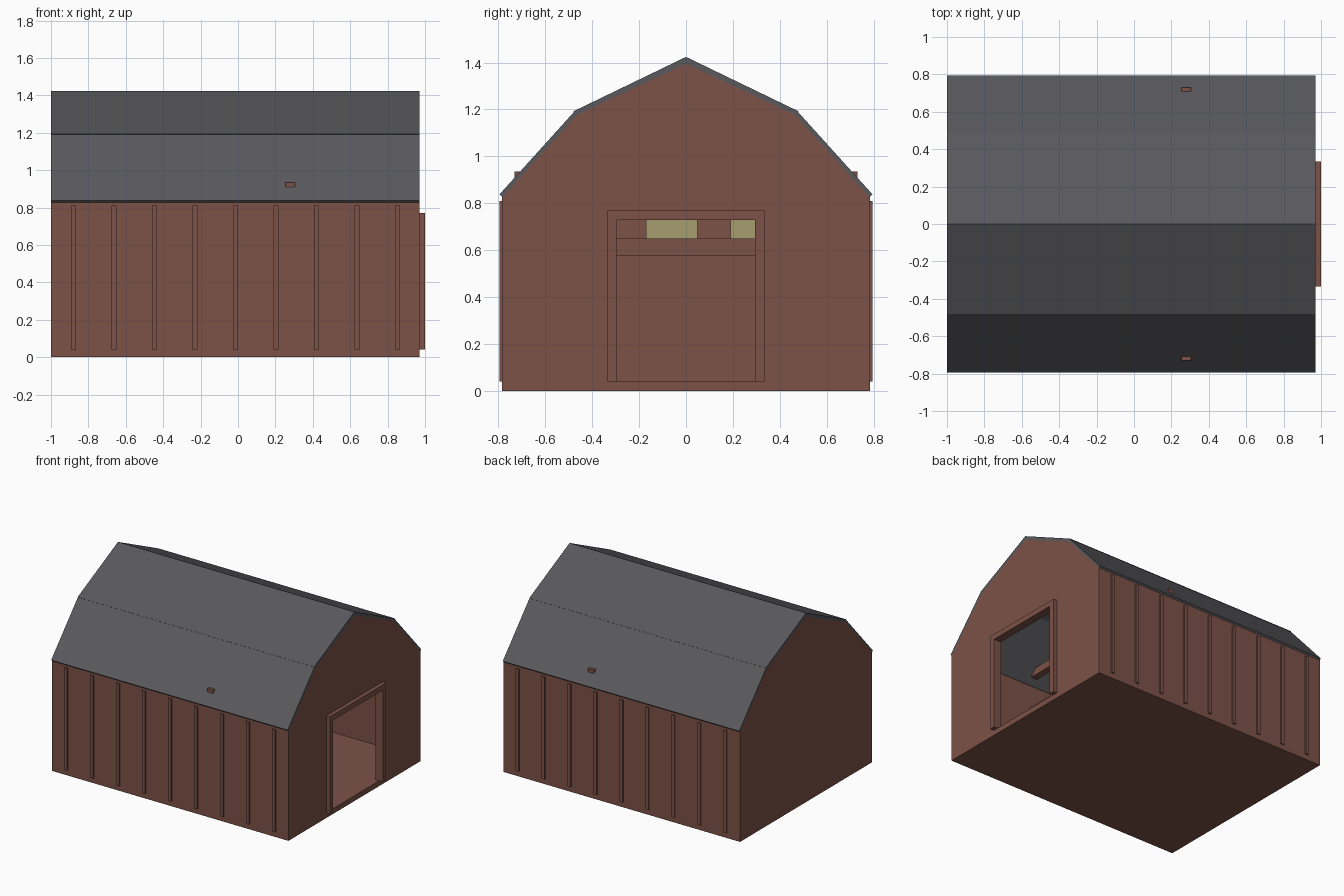
import bpy, bmesh
from mathutils import Vector

if "Cube" in bpy.data.objects:
    bpy.data.objects.remove(bpy.data.objects["Cube"])


def material(name, rgb):
    m = bpy.data.materials.new(name)
    m.diffuse_color = (*rgb, 1)
    m.use_nodes = True
    m.node_tree.nodes["Principled BSDF"].inputs["Base Color"].default_value = m.diffuse_color
    return m


WOOD = material("barn_wood", (0.20, 0.085, 0.065))
ROOF = material("roof_metal", (0.10, 0.10, 0.11))
HAY = material("hay", (0.38, 0.34, 0.16))


def finish(name, bm, mat):
    bmesh.ops.recalc_face_normals(bm, faces=bm.faces)
    mesh = bpy.data.meshes.new(name)
    bm.to_mesh(mesh)
    bm.free()
    mesh.materials.append(mat)
    ob = bpy.data.objects.new(name, mesh)
    bpy.context.collection.objects.link(ob)
    return ob


def box(name, lo, hi, mat=WOOD):
    lo, hi = Vector(lo), Vector(hi)
    bm = bmesh.new()
    bmesh.ops.create_cube(bm, size=1)
    for v in bm.verts:
        v.co = (lo + hi) / 2 + v.co * (hi - lo)
    return finish(name, bm, mat)


def extrude_x(name, profile, x0, x1, mat=WOOD):
    """Extrude a (y, z) profile along x."""
    bm = bmesh.new()
    face = bm.faces.new([bm.verts.new((x0, y, z)) for y, z in profile])
    out = bmesh.ops.extrude_face_region(bm, geom=[face])
    moved = [g for g in out["geom"] if isinstance(g, bmesh.types.BMVert)]
    bmesh.ops.translate(bm, verts=moved, vec=(x1 - x0, 0, 0))
    return finish(name, bm, mat)


X0, X1, T = -1.0, 0.97, 0.03      # barn ends and wall thickness
W, FLOOR = 0.785, 0.04
DOOR_Y, DOOR_Z = 0.295, 0.73

# floor slab
box("floor", (X0, -W, 0), (X1, W, FLOOR))

# gable walls, the right one with a door opening
top = [(W, 0.83), (0.465, 1.18), (0, 1.395), (-0.465, 1.18), (-W, 0.83)]
extrude_x("back_gable", [(-W, 0), (W, 0)] + top, X0, X0 + T)
opening = [(-DOOR_Y, FLOOR), (-DOOR_Y, DOOR_Z), (DOOR_Y, DOOR_Z), (DOOR_Y, FLOOR)]
extrude_x("door_gable", [(-W, FLOOR)] + opening + [(W, FLOOR)] + top, X1 - T, X1)

for s, side in ((-1, "front"), (1, "rear")):
    # side wall
    extrude_x(side + "_wall", [(s * W, 0), (s * W, 0.83), (s * (W - T), 0.83), (s * (W - T), 0)],
              X0 + T, X1 - T)
    # wall battens
    for i in range(9):
        x = -0.88 + i * 0.2165
        ys = sorted((s * (W - 0.005), s * 0.795))
        box(f"{side}_batten_{i + 1}", (x - 0.013, ys[0], FLOOR), (x + 0.013, ys[1], 0.81))
    # two roof pitches
    extrude_x(side + "_lower_roof",
              [(s * 0.795, 0.838), (s * 0.475, 1.192), (s * 0.463, 1.178), (s * 0.783, 0.826)],
              X0, X1, ROOF)
    extrude_x(side + "_upper_roof",
              [(s * 0.48, 1.192), (0, 1.424), (0, 1.395), (s * 0.463, 1.178)],
              X0, X1, ROOF)
    # door jamb trim
    ys = sorted((s * DOOR_Y, s * 0.335))
    box(side + "_door_trim", (X1, ys[0], FLOOR), (1.0, ys[1], DOOR_Z))
box("top_door_trim", (X1, -0.335, DOOR_Z), (1.0, 0.335, 0.77))

# hay loft with front beam and cross tie
box("loft_floor", (X0 + T, -W + T, 0.63), (0.30, W - T, 0.65))
box("loft_beam", (0.25, -W + T, 0.575), (0.30, W - T, 0.63))
box("cross_tie", (0.255, -0.73, 0.88), (0.305, 0.73, 0.935))

# hay bales on the loft
for i, (x, y) in enumerate(((-0.45, -0.40), (-0.30, -0.06), (-0.45, 0.30))):
    box(f"hay_bale_{i + 1}", (x - 0.15, y - 0.11, 0.65), (x + 0.15, y + 0.11, 0.80), HAY)
